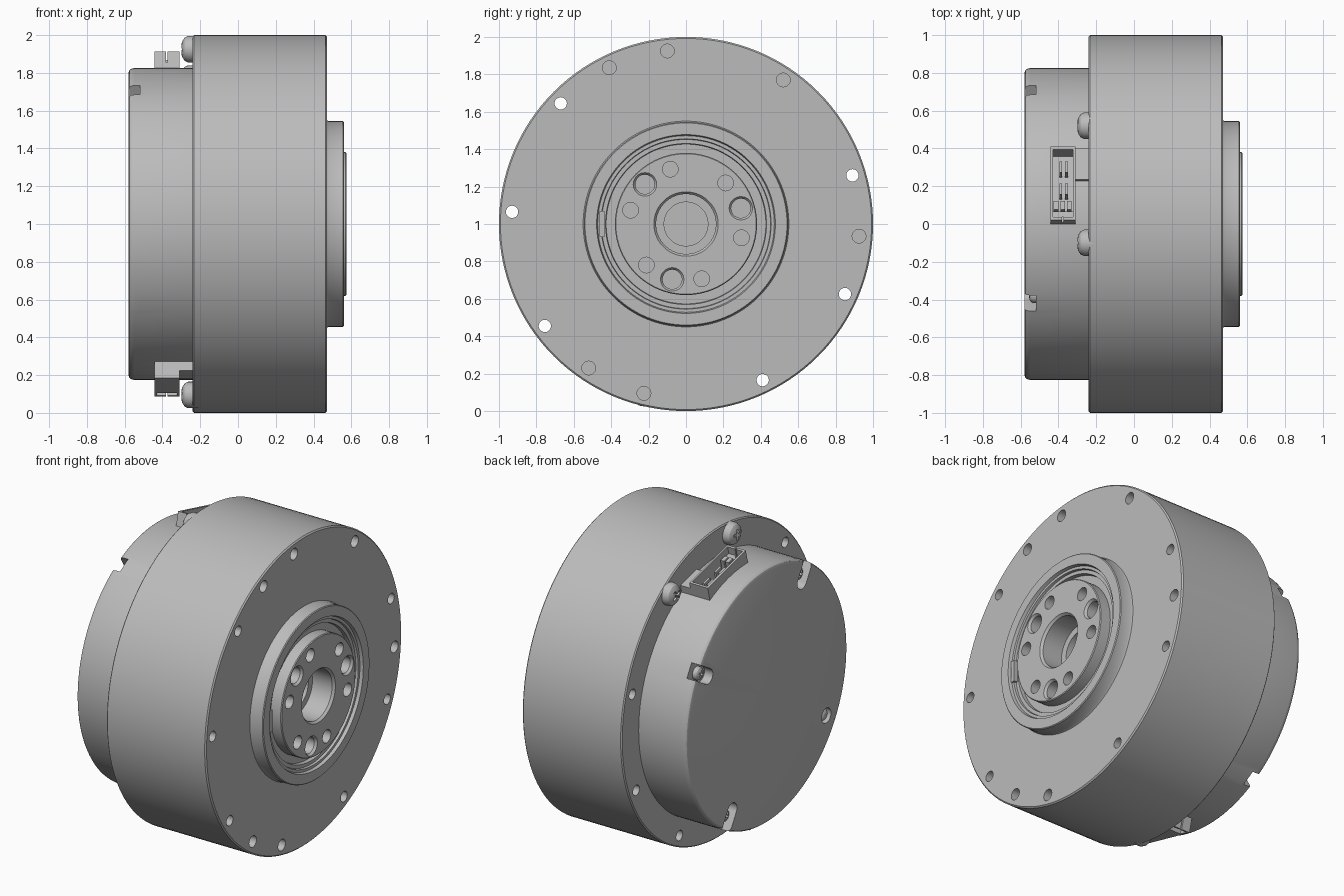
import bpy, bmesh
from math import sin, cos, pi, radians
from mathutils import Matrix, Vector

cube = bpy.data.objects.get("Cube")
if cube:
    bpy.data.objects.remove(cube, do_unlink=True)

metal = bpy.data.materials.new("satin grey metal")
metal.use_nodes = True
GREY = (0.5, 0.5, 0.5, 1)
metal.diffuse_color = GREY
metal.node_tree.nodes["Principled BSDF"].inputs["Base Color"].default_value = GREY


def finish(name, bm):
    bmesh.ops.recalc_face_normals(bm, faces=bm.faces)
    mesh = bpy.data.meshes.new(name)
    bm.to_mesh(mesh)
    bm.free()
    mesh.materials.append(metal)
    obj = bpy.data.objects.new(name, mesh)
    bpy.context.collection.objects.link(obj)
    return obj


def lathe(name, profile, y=0, z=0, seg=20):
    """Spin (x, radius) points about an x-parallel axis; y, z are from the motor axis."""
    bm = bmesh.new()
    rings = []
    for x, r in profile:
        n = seg if r > 0 else 1
        rings.append([bm.verts.new((x, y + r * cos(2 * pi * i / seg),
                                    1 + z + r * sin(2 * pi * i / seg))) for i in range(n)])
    for a, b in zip(rings, rings[1:]):
        for i in range(seg):
            j = (i + 1) % seg
            quad = [a[i % len(a)], a[j % len(a)], b[j % len(b)], b[i % len(b)]]
            bm.faces.new(list(dict.fromkeys(quad)))
    return finish(name, bm)


def rod(name, x0, x1, r, y, z):
    return lathe(name, [(x0, 0), (x0, r), (x1, r), (x1, 0)], y, z)


def radial_box(name, angle, xs, ts, rs):
    """Box spanning x, tangential and radial ranges at an angle round the axis."""
    a = radians(angle)
    tangent, out = Vector((0, sin(a), -cos(a))), Vector((0, cos(a), sin(a)))
    bm = bmesh.new()
    bmesh.ops.create_cube(bm, size=1)
    for v in bm.verts:
        x, t, r = (lo + (hi - lo) * (c + 0.5) for c, (lo, hi) in zip(v.co, (xs, ts, rs)))
        v.co = Vector((x, 0, 1)) + tangent * t + out * r
    return finish(name, bm)


def cut(target, cutters):
    for cutter in cutters:
        mod = target.modifiers.new("cut", 'BOOLEAN')
        mod.operation, mod.solver, mod.object = 'DIFFERENCE', 'EXACT', cutter
        bpy.context.view_layer.objects.active = target
        bpy.ops.object.modifier_apply(modifier=mod.name)
        bpy.data.objects.remove(cutter, do_unlink=True)


def polar(angle, r):
    return r * cos(radians(angle)), r * sin(radians(angle))


parts = []

# Main housing with raised front collar and stepped seal groove
body = lathe("main_housing", [
    (-.24, 0), (-.24, .993), (-.233, 1), (.462, 1), (.47, .992), (.47, .55),
    (.48, .545), (.555, .545), (.56, .54), (.56, .478), (.54, .472), (.54, .455),
    (.525, .452), (.525, .43), (.5, .427), (.5, .375), (.1, .375), (.1, 0)], seg=128)
through = [(-.67, .645), (.89, .26), (-.93, .065), (.85, -.375), (-.755, -.545), (.41, -.835)]
blind = [(-.1, .925), (-.41, .835), (.52, .77), (.925, -.065), (-.52, -.77), (-.225, -.905)]
cut(body, [rod("cutter", -.4, .6, .033, *p) for p in through])
cut(body, [rod("cutter", .25, .6, .037, *p) for p in blind])
parts.append(body)

# Output hub with stepped bore and bolt circle
hub = lathe("output_hub", [
    (.1, 0), (.1, .38), (.57, .38), (.575, .375), (.575, .172), (.56, .16),
    (.42, .16), (.42, .117), (.15, .117), (.15, 0)], seg=96)
for angle in (16, 136, 256):
    y, z = polar(angle, .305)
    cut(hub, [lathe("cutter", [(.22, 0), (.22, .052), (.56, .052), (.575, .063),
                               (.6, .063), (.6, 0)], y, z)])
for angle in (46, 106, 166, 226, 286, 346):
    cut(hub, [rod("cutter", .35, .6, .042, *polar(angle, .305))])
parts.append(hub)

# Small key in the seal groove
parts.append(radial_box("groove_key", 180, (.49, .55), (-.07, .07), (.435, .462)))

# Rear cover with four screw slots and two connector pockets
cover = lathe("rear_cover", [
    (-.58, 0), (-.58, .8), (-.575, .814), (-.565, .822), (-.55, .825),
    (-.2, .825), (-.2, 0)], seg=128)
slots = [30.6 + 90 * i for i in range(4)]
for angle in slots:
    cut(cover, [radial_box("cutter", angle, (-.65, -.52), (-.048, .048), (.7, .95)),
                rod("cutter", -.65, -.52, .0481, *polar(angle, .7))])
for angle in (76, 256):
    cut(cover, [radial_box("cutter", angle, (-.44, -.31), (-.2, .2), (.72, 1))])
parts.append(cover)


# Round-headed screws with a cross recess
def screw(name, angle, radius, base, height, r):
    y, z = polar(angle, radius)
    tip = base - height
    head = lathe(name, [(base + .03, 0), (base + .03, r), (base - .4 * height, r),
                        (base - .7 * height, r * .88), (base - .92 * height, r * .6),
                        (tip, r * .35), (tip, 0)], y, z, 32)
    xs = (tip - .05, base - .5 * height)
    for long, wide in ((.5, .12), (.12, .5)):
        cut(head, [radial_box("cutter", angle, xs, (-r * long, r * long),
                              (radius - r * wide, radius + r * wide))])
    parts.append(head)


for i, angle in enumerate(slots):
    screw(f"cover_screw_{i + 1}", angle, .74, -.52, .035, .042)
for i, (y, z) in enumerate([(-.1, .925), (.52, .77), (-.225, -.905)]):
    offset = Vector((y, z))
    screw(f"flange_screw_{i + 1}", offset.angle_signed(Vector((1, 0))) * 180 / pi,
          offset.length, -.24, .06, .07)

# Open connector shells with contacts and a stepped end
for side, angle in (("upper", 76), ("lower", 256)):
    shell = radial_box(side + "_connector_shell", angle, (-.442, -.31), (-.2, .2), (.71, .89))
    cut(shell, [radial_box("cutter", angle, (-.428, -.322), (-.14, .185), (.74, .95)),
                radial_box("cutter", angle, (-.428, -.322), (-.185, -.13), (.84, .95)),
                radial_box("cutter", angle, (-.382, -.374), (-.25, -.17), (.83, .95))])
    parts.append(shell)
    for i, t in enumerate((-.02, .1)):
        for j, x in enumerate((-.395, -.365)):
            parts.append(radial_box(f"{side}_contact_{i + 1}_{j + 1}", angle,
                                    (x, x + .015), (t - .03, t + .03), (.73, .85)))
    for i in range(3):
        x = -.425 + .035 * i
        parts.append(radial_box(f"{side}_connector_rib_{i + 1}", angle,
                                (x, x + .025), (-.135, -.09), (.73, .86)))
    parts.append(radial_box(side + "_connector_tab", angle, (-.315, -.235), (.03, .2), (.74, .85)))

# Smooth curved walls, keep machined edges crisp
bpy.ops.object.select_all(action='DESELECT')
for obj in parts:
    obj.select_set(True)
bpy.context.view_layer.objects.active = body
bpy.ops.object.shade_smooth_by_angle(angle=radians(30))
